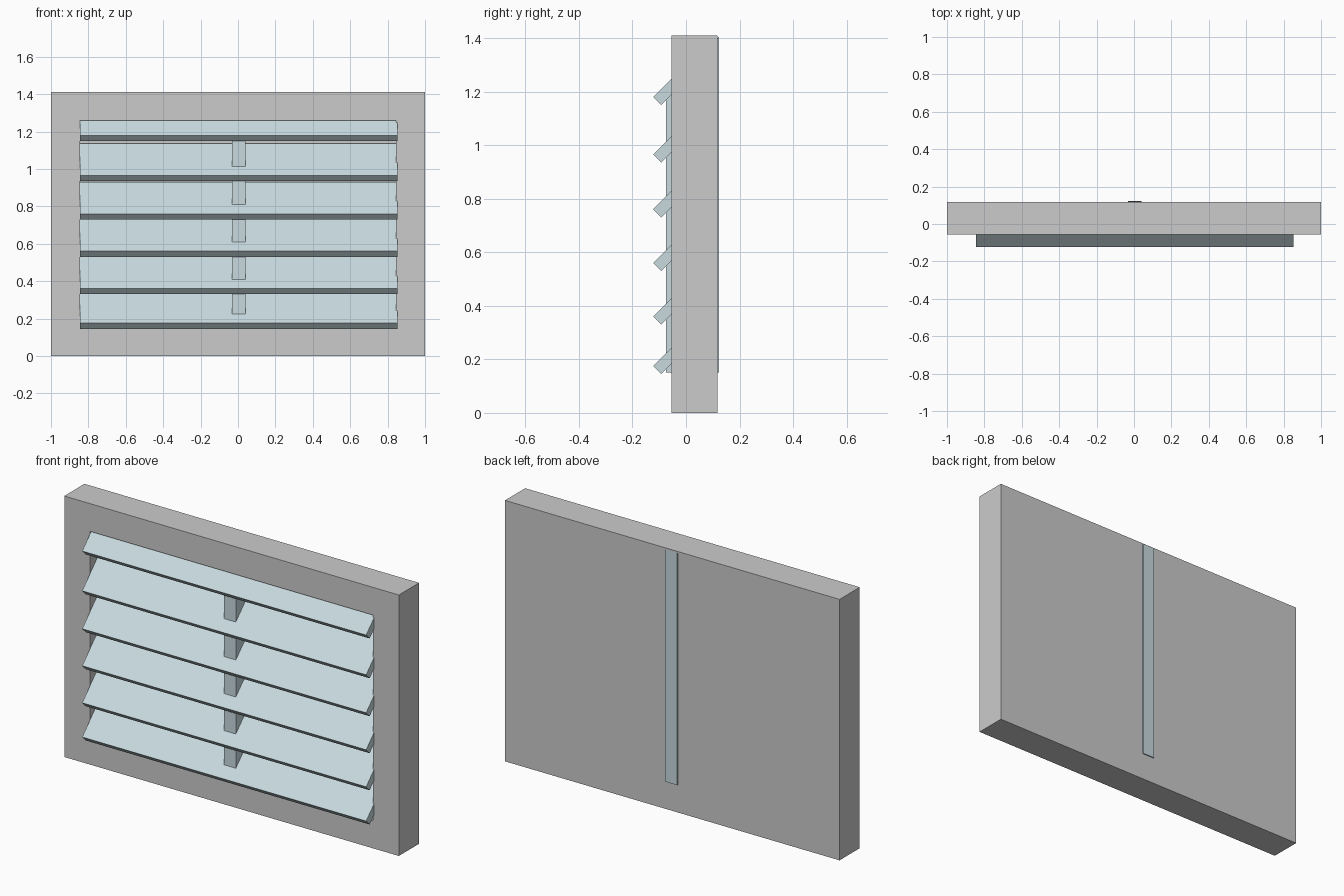
import bpy, bmesh

if "Cube" in bpy.data.objects:
    bpy.data.objects.remove(bpy.data.objects["Cube"])

blue = bpy.data.materials.new("pale_blue")
blue.diffuse_color = (0.58, 0.70, 0.74, 1)
blue.use_nodes = True
blue.node_tree.nodes["Principled BSDF"].inputs["Base Color"].default_value = blue.diffuse_color


def prism(name, profile, x0, x1, mat=None):
    """Extrude a (y, z) profile along x."""
    bm = bmesh.new()
    a = [bm.verts.new((x0, y, z)) for y, z in profile]
    b = [bm.verts.new((x1, y, z)) for y, z in profile]
    n = len(profile)
    bm.faces.new(a)
    bm.faces.new(b[::-1])
    for i in range(n):
        j = (i + 1) % n
        bm.faces.new((a[i], b[i], b[j], a[j]))
    bmesh.ops.recalc_face_normals(bm, faces=bm.faces)
    me = bpy.data.meshes.new(name)
    bm.to_mesh(me)
    bm.free()
    ob = bpy.data.objects.new(name, me)
    bpy.context.collection.objects.link(ob)
    if mat:
        me.materials.append(mat)
    return ob


def rect(y0, y1, z0, z1):
    return [(y0, z0), (y1, z0), (y1, z1), (y0, z1)]


# Frame: a slab with a rectangular recess open to the front
front, back, floor = -0.055, 0.117, 0.07
bm = bmesh.new()


def ring(y, x, z0, z1):
    return [bm.verts.new(p) for p in ((-x, y, z0), (x, y, z0), (x, y, z1), (-x, y, z1))]


loops = [ring(back, 1, 0, 1.41), ring(front, 1, 0, 1.41),
         ring(front, 0.845, 0.15, 1.26), ring(floor, 0.845, 0.15, 1.26)]
for a, b in zip(loops, loops[1:]):
    for i in range(4):
        j = (i + 1) % 4
        bm.faces.new((a[i], a[j], b[j], b[i]))
bm.faces.new(loops[0])
bm.faces.new(loops[-1])
bmesh.ops.recalc_face_normals(bm, faces=bm.faces)
me = bpy.data.meshes.new("frame")
bm.to_mesh(me)
bm.free()
bpy.context.collection.objects.link(bpy.data.objects.new("frame", me))

# Slats: boards tilted 45 degrees, sloping down and outward
t, run, y = 0.03, 0.17, -0.123
for i, z in enumerate((0.175, 0.36, 0.56, 0.76, 0.965, 1.18)):
    prism(f"slat_{i + 1}",
          [(y, z), (y + t, z - t), (y + t + run, z - t + run), (y + run, z + run)],
          -0.845, 0.852, blue)

# Centre bar: runs through the frame, top cut parallel to the slats
prism("centre_bar", [(-0.074, 0.15), (0.123, 0.15), (0.123, 1.405), (-0.074, 1.205)],
      -0.033, 0.039, blue)
